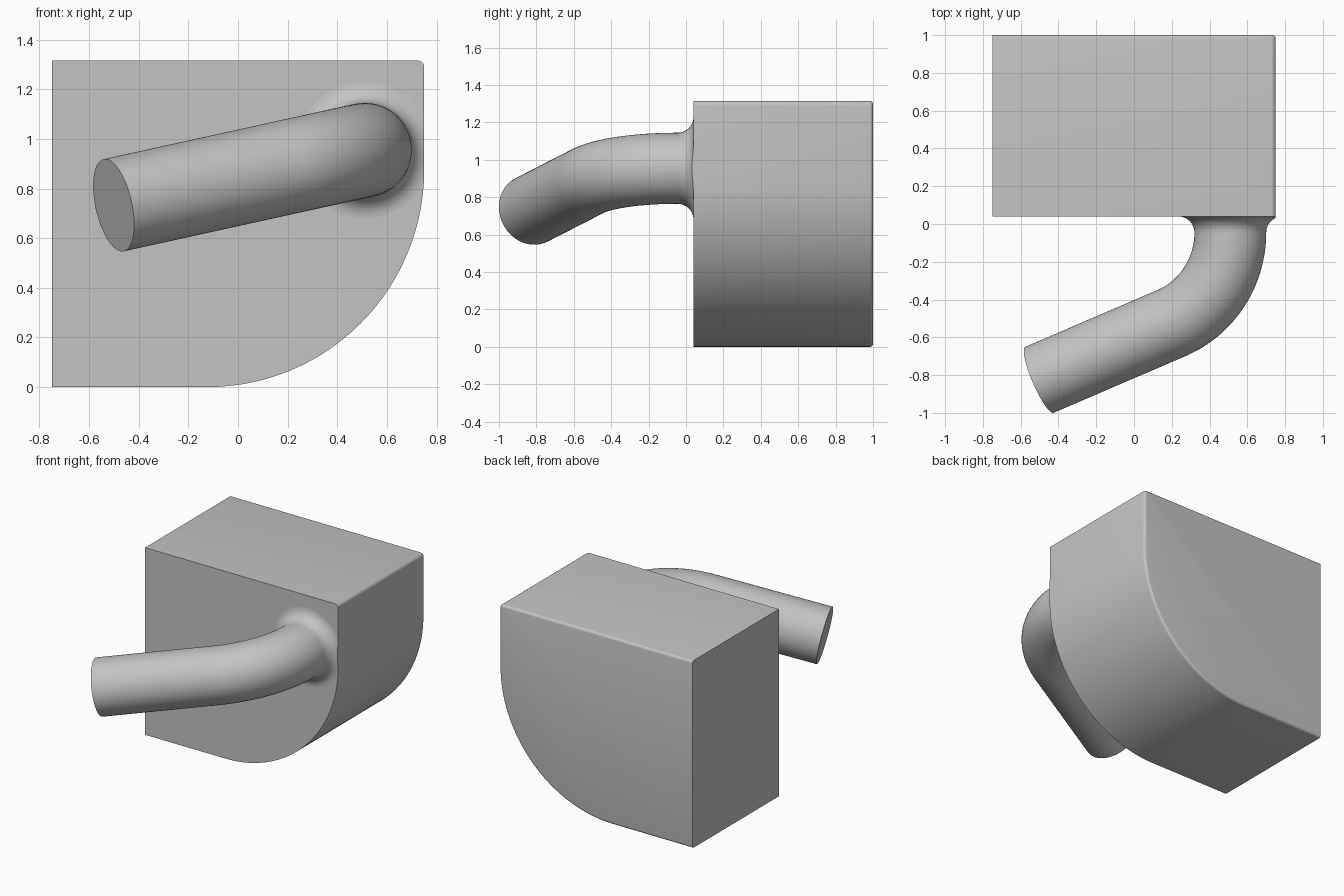
import bpy, bmesh
from math import sin, cos, pi, acos
from mathutils import Vector

cube = bpy.data.objects.get("Cube")
if cube:
    bpy.data.objects.remove(cube, do_unlink=True)

grey = bpy.data.materials.new("plain grey")
grey.use_nodes = True
colour = (0.55, 0.55, 0.55, 1)
grey.diffuse_color = colour
grey.node_tree.nodes["Principled BSDF"].inputs["Base Color"].default_value = colour


def finish(bm, name):
    bmesh.ops.recalc_face_normals(bm, faces=bm.faces)
    mesh = bpy.data.meshes.new(name)
    bm.to_mesh(mesh)
    bm.free()
    mesh.materials.append(grey)
    obj = bpy.data.objects.new(name, mesh)
    bpy.context.collection.objects.link(obj)
    bpy.ops.object.select_all(action='DESELECT')
    obj.select_set(True)
    bpy.context.view_layer.objects.active = obj
    bpy.ops.object.shade_smooth_by_angle(angle=pi / 6)


SIDE, TOP, FRONT, BACK = 0.75, 1.315, 0.04, 1.0


# Block: profile with a large rounded lower corner and a tiny upper one
def arc(radius, cx, cz, start, end, steps):
    angles = [start + (end - start) * i / steps for i in range(steps + 1)]
    return [(cx + radius * cos(a), cz + radius * sin(a)) for a in angles]


big, small = 0.875, 0.025
profile = [(-SIDE, TOP), (-SIDE, 0)]
profile += arc(big, SIDE - big, big, -pi / 2, 0, 48)
profile += arc(small, SIDE - small, TOP - small, 0, pi / 2, 6)

bm = bmesh.new()
front = bm.faces.new([bm.verts.new((x, FRONT, z)) for x, z in profile])
extruded = bmesh.ops.extrude_face_region(bm, geom=[front], use_keep_orig=True)
bmesh.ops.translate(bm, vec=(0, BACK - FRONT, 0),
                    verts=[v for v in extruded["geom"] if isinstance(v, bmesh.types.BMVert)])
# Round the back rim, leaving the flat -x side sharp
rim = [e for e in bm.edges
       if all(v.co.y > BACK - 0.01 for v in e.verts)
       and any(v.co.x > -SIDE + 0.01 for v in e.verts)]
bmesh.ops.bevel(bm, geom=rim, offset=0.018, segments=4, profile=0.5, affect='EDGES')
finish(bm, "block")

# Bent arm: one sweep of rings, flared where it meets the block
RADIUS, FILLET, BEND, SIDES = 0.19, 0.085, 0.52, 64
root = Vector((0.51, FRONT - FILLET, 0.955))
ahead = Vector((0, -1, 0))
across = Vector((-0.977, 0, -0.215)).normalized()
other = ahead.cross(across)
turn = acos(0.387)

rings = []  # centre, bend angle, radius
for i in range(11):
    t = pi / 2 * (1 - i / 10)
    rings.append((root - ahead * FILLET * sin(t), 0, RADIUS + FILLET * (1 - cos(t))))
for i in range(1, 33):
    a = turn * i / 32
    rings.append((root + ahead * BEND * sin(a) + across * BEND * (1 - cos(a)), a, RADIUS))
tip_dir = ahead * cos(turn) + across * sin(turn)
rings.append((rings[-1][0] + tip_dir * 0.777, turn, RADIUS))

bm = bmesh.new()
loops = []
for centre, a, r in rings:
    sideways = across * cos(a) - ahead * sin(a)
    loops.append([bm.verts.new(centre + r * (sideways * cos(2 * pi * k / SIDES)
                                             + other * sin(2 * pi * k / SIDES)))
                  for k in range(SIDES)])
for low, high in zip(loops, loops[1:]):
    for k in range(SIDES):
        n = (k + 1) % SIDES
        bm.faces.new((low[k], low[n], high[n], high[k]))
bm.faces.new(loops[0])
bm.faces.new(loops[-1])
# Trim the flare flush with the side of the block
cut = bmesh.ops.bisect_plane(bm, geom=bm.verts[:] + bm.edges[:] + bm.faces[:],
                             plane_co=(SIDE, 0, 0), plane_no=(1, 0, 0), clear_outer=True)
edges = [g for g in cut["geom_cut"] if isinstance(g, bmesh.types.BMEdge)]
bmesh.ops.holes_fill(bm, edges=edges, sides=0)
finish(bm, "bent_arm")
